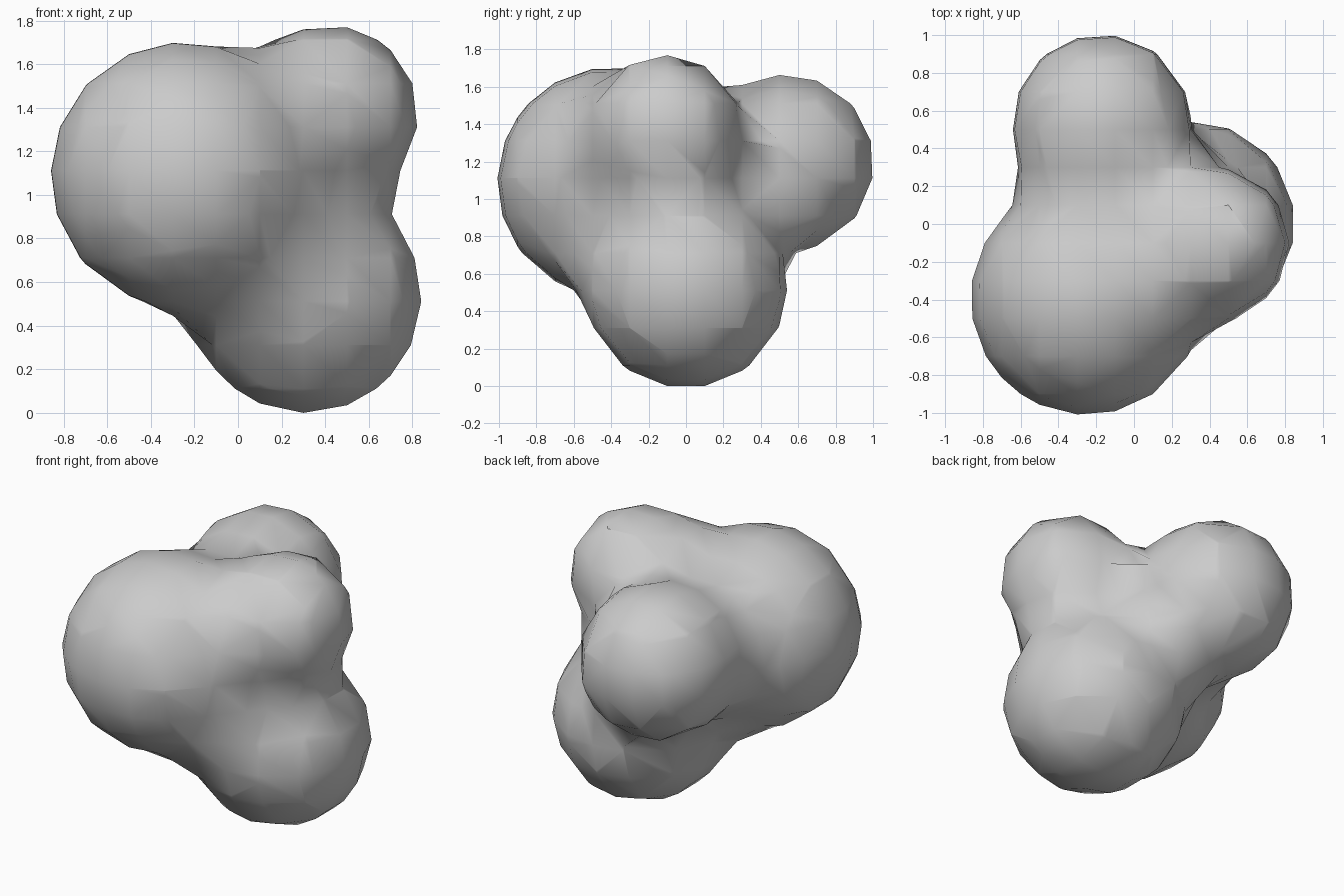
import bpy

if "Cube" in bpy.data.objects:
    bpy.data.objects.remove(bpy.data.objects["Cube"])

# Four merging balls: centre, visible radius
balls = [
    ((-0.25, -0.395, 1.08), 0.615),   # large front left
    ((0.31, 0.00, 0.52), 0.54),       # lower right
    ((0.42, -0.105, 1.36), 0.405),    # upper right
    ((-0.17, 0.53, 1.18), 0.478),     # back
]

# Blended implicit surface
THRESHOLD = 0.6
SURFACE = 0.625                       # visible radius / field radius
meta = bpy.data.metaballs.new("blob_field")
meta.resolution = meta.render_resolution = 0.2
meta.threshold = THRESHOLD
for centre, radius in balls:
    el = meta.elements.new(type='BALL')
    el.co = centre
    el.stiffness = THRESHOLD / (1 - SURFACE ** 2) ** 3
    el.radius = radius / SURFACE
field = bpy.data.objects.new("blob_field", meta)
bpy.context.collection.objects.link(field)
bpy.context.view_layer.update()

# Turn the surface into a coarse, smooth-shaded mesh
deps = bpy.context.evaluated_depsgraph_get()
mesh = bpy.data.meshes.new_from_object(field.evaluated_get(deps))
mesh.name = "blob"
blob = bpy.data.objects.new("blob", mesh)
bpy.context.collection.objects.link(blob)
bpy.data.objects.remove(field)

# Stand it on the ground
low = min(v.co.z for v in mesh.vertices)
for v in mesh.vertices:
    v.co.z -= low
for p in mesh.polygons:
    p.use_smooth = True
mesh.update()
